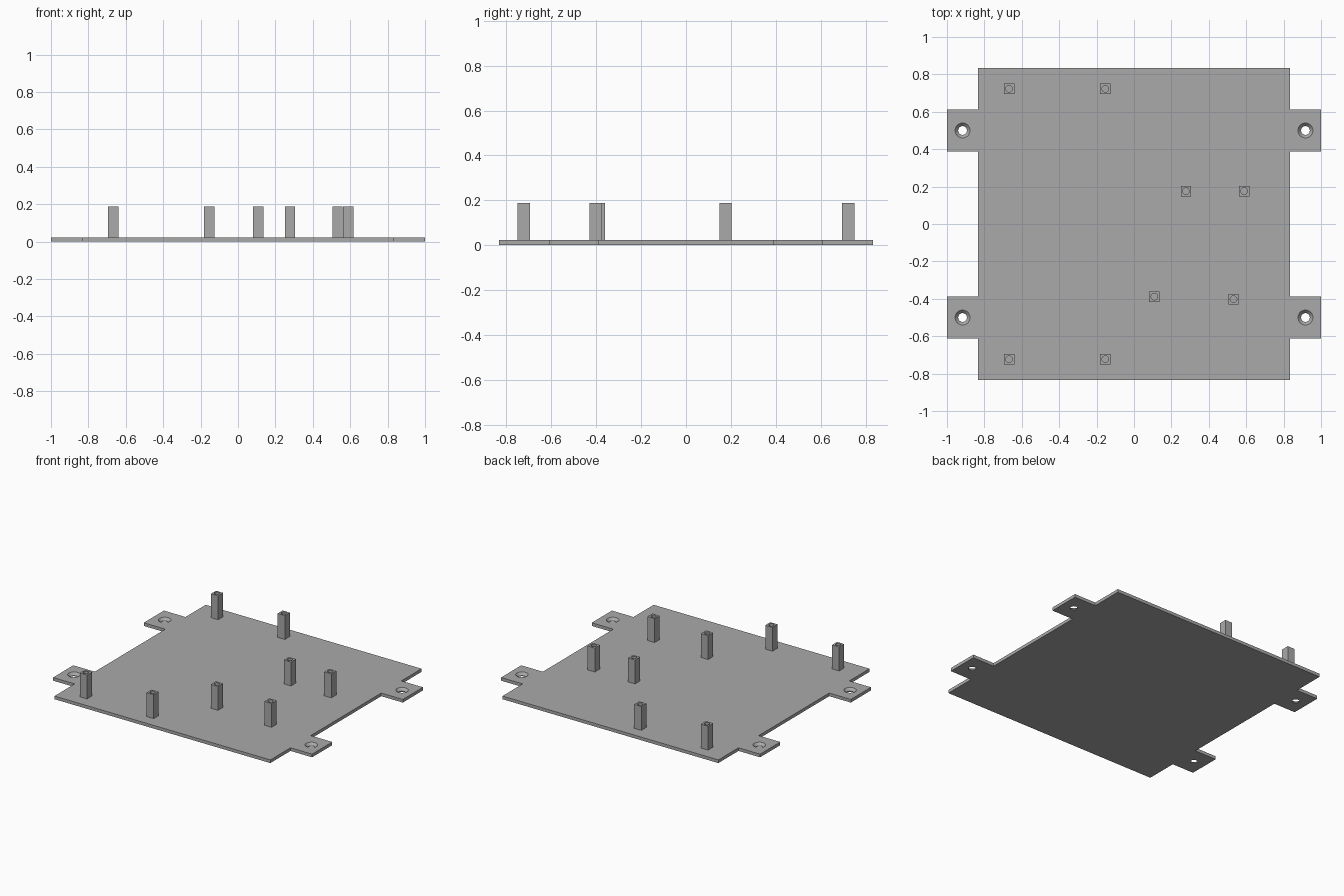
import bpy
import bmesh
import math
from mathutils import Vector

cube = bpy.data.objects.get("Cube")
if cube:
    bpy.data.objects.remove(cube, do_unlink=True)

MM = 2 / 180                      # model is laid out in millimetres
THICK, POST, TOP = 2 * MM, 5 * MM, 17 * MM

grey = bpy.data.materials.new("plain grey")
grey.use_nodes = True
colour = (0.4, 0.4, 0.4, 1)
grey.diffuse_color = colour
grey.node_tree.nodes["Principled BSDF"].inputs["Base Color"].default_value = colour


def finish(name, bm):
    bmesh.ops.recalc_face_normals(bm, faces=bm.faces)
    mesh = bpy.data.meshes.new(name)
    bm.to_mesh(mesh)
    bm.free()
    mesh.materials.append(grey)
    obj = bpy.data.objects.new(name, mesh)
    bpy.context.collection.objects.link(obj)
    return obj


def lathe(bm, profile, centre, sides=32):
    """Closed solid turned around z from (radius, height) pairs."""
    rings = []
    for r, z in profile:
        angles = [2 * math.pi * i / sides for i in range(sides)]
        rings.append([bm.verts.new((centre[0] + r * math.cos(a),
                                    centre[1] + r * math.sin(a), z)) for a in angles])
    for low, high in zip(rings, rings[1:]):
        for i in range(sides):
            j = (i + 1) % sides
            bm.faces.new((low[i], low[j], high[j], high[i]))
    bm.faces.new(rings[0][::-1])
    bm.faces.new(rings[-1])


def cut(target, cutter):
    """Subtract the cutter, then discard it."""
    cutter.hide_render = True
    mod = target.modifiers.new("holes", "BOOLEAN")
    mod.operation, mod.solver, mod.object = "DIFFERENCE", "EXACT", cutter
    bpy.context.view_layer.objects.active = target
    bpy.ops.object.modifier_apply(modifier=mod.name)
    bpy.data.objects.remove(cutter, do_unlink=True)


# Base plate with four mounting tabs: one quarter outline, mirrored round
half, reach, tab_in, tab_out = 75 * MM, 90 * MM, 35 * MM, 55 * MM
quarter = [(half, tab_in), (reach, tab_in), (reach, tab_out), (half, tab_out), (half, half)]
right_side = [(x, -y) for x, y in reversed(quarter)] + quarter
outline = right_side + [(-x, -y) for x, y in right_side]
bm = bmesh.new()
face = bm.faces.new([bm.verts.new((x, y, 0)) for x, y in outline])
extruded = bmesh.ops.extrude_face_region(bm, geom=[face])["geom"]
bmesh.ops.translate(bm, vec=Vector((0, 0, THICK)),
                    verts=[g for g in extruded if isinstance(g, bmesh.types.BMVert)])
plate = finish("base_plate", bm)

# Countersunk screw holes in the tabs
bm = bmesh.new()
sink = [(2.1 * MM, -MM), (2.1 * MM, 0.4 * MM), (3.6 * MM, THICK), (3.6 * MM, THICK + MM)]
for sx in (-1, 1):
    for sy in (-1, 1):
        lathe(bm, sink, (sx * 82.5 * MM, sy * 45 * MM))
cut(plate, finish("screw_hole_cutter", bm))

# Square standoff posts, each with a blind pilot hole in its top
posts = [(-0.668, 0.723), (-0.153, 0.723), (0.278, 0.176), (0.589, 0.176),
         (0.109, -0.388), (0.532, -0.402), (-0.668, -0.723), (-0.153, -0.723)]
for number, (x, y) in enumerate(posts, 1):
    bm = bmesh.new()
    bmesh.ops.create_cube(bm, size=1)
    bmesh.ops.scale(bm, vec=(POST, POST, TOP - THICK), verts=bm.verts)
    bmesh.ops.translate(bm, vec=(x, y, (TOP + THICK) / 2), verts=bm.verts)
    post = finish(f"standoff_post_{number}", bm)
    bm = bmesh.new()
    lathe(bm, [(1.6 * MM, THICK + MM), (1.6 * MM, TOP + MM)], (x, y), 24)
    cut(post, finish("pilot_hole_cutter", bm))

# Smooth the hole walls, keep the box edges crisp
bpy.ops.object.select_all(action="DESELECT")
for obj in bpy.context.collection.objects:
    if obj.name.startswith(("base_plate", "standoff_post")):
        obj.select_set(True)
        bpy.context.view_layer.objects.active = obj
bpy.ops.object.shade_smooth_by_angle(angle=math.radians(30))
